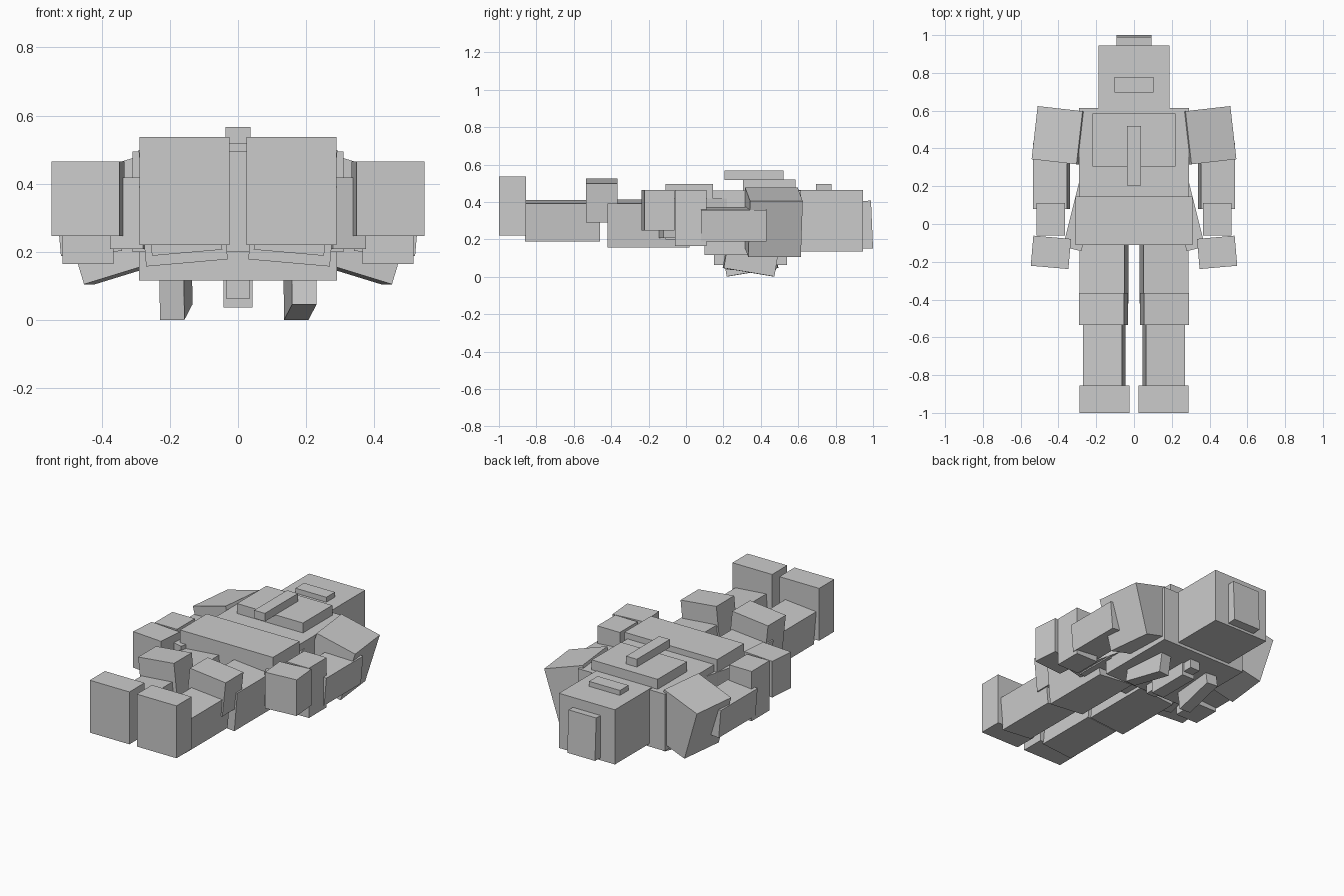
import bpy
from math import radians
from mathutils import Euler, Matrix, Vector

default = bpy.data.objects.get("Cube")
if default:
    bpy.data.objects.remove(default, do_unlink=True)

# One plain grey for every part
GREY = (0.6, 0.6, 0.6, 1.0)
grey = bpy.data.materials.new("plain_grey")
grey.use_nodes = True
grey.diffuse_color = GREY
grey.node_tree.nodes["Principled BSDF"].inputs["Base Color"].default_value = GREY


def box(name, centre, size, rot=(0, 0, 0)):
    """Flat-shaded box; rotation in degrees."""
    bpy.ops.mesh.primitive_cube_add(size=1)
    ob = bpy.context.object
    ob.name = name
    turn = Euler([radians(a) for a in rot]).to_matrix().to_4x4()
    ob.matrix_world = Matrix.Translation(centre) @ turn @ Matrix.Diagonal((*size, 1))
    ob.data.materials.append(grey)
    return ob


def span(name, x, y, z):
    """Upright box centred on x, given its half width and its y and z ranges."""
    return box(name, (0, sum(y) / 2, sum(z) / 2), (2 * x, y[1] - y[0], z[1] - z[0]))


def pair(name, centre, size, rot=(0, 0, 0)):
    """Left box and its mirror image on the right."""
    cx, cy, cz = centre
    rx, ry, rz = rot
    box("left_" + name, centre, size, rot)
    box("right_" + name, (-cx, cy, cz), size, (rx, -ry, -rz))


# Trunk
span("torso", 0.29, (0.10, 0.615), (0.117, 0.46))
span("pelvis", 0.31, (-0.11, 0.145), (0.20, 0.495))
span("chest_plate", 0.22, (0.305, 0.585), (0.40, 0.52))
span("chest_bar", 0.036, (0.205, 0.52), (0.518, 0.567))
pair("hip_plate", (0.285, 0.038, 0.313), (0.10, 0.35, 0.21), (0, 0, 14))

# Head
span("head", 0.187, (0.59, 0.945), (0.135, 0.465))
span("visor", 0.103, (0.695, 0.777), (0.45, 0.495))
box("head_cap", (0, 0.958, 0.278), (0.185, 0.073, 0.255), (2.5, 0, 0))

# Arms
pair("shoulder", (0.362, 0.465, 0.291), (0.25, 0.283, 0.312), (0, 17, 6.5))
pair("upper_arm", (0.437, 0.255, 0.28), (0.18, 0.35, 0.17), (0, 5, 0))
pair("forearm", (0.44, 0.025, 0.315), (0.15, 0.17, 0.30))
pair("hand", (0.44, -0.15, 0.356), (0.20, 0.16, 0.218), (0, 0, 5))

# Legs
pair("thigh", (0.16, -0.20, 0.285), (0.24, 0.44, 0.235), (0, 5, 0))
pair("knee", (0.1615, -0.45, 0.407), (0.24, 0.17, 0.21), (0, 6, 0))
pair("shin", (0.158, -0.66, 0.299), (0.207, 0.40, 0.203), (0, 5, 0))
pair("foot", (0.157, -0.928, 0.379), (0.265, 0.144, 0.316))

# Back pack: two fins pitched opposite ways and a stepped centre spine
for name, side in (("left", 1), ("right", -1)):
    box(name + "_back_fin", (0.182 * side, 0.345, 0.088),
        (0.072, 0.275, 0.13), (-9.5 * side, 0, 5 * side))
span("back_spine", 0.033, (0.15, 0.54), (0.062, 0.14))
span("back_spine_cap", 0.042, (0.21, 0.48), (0.037, 0.14))
